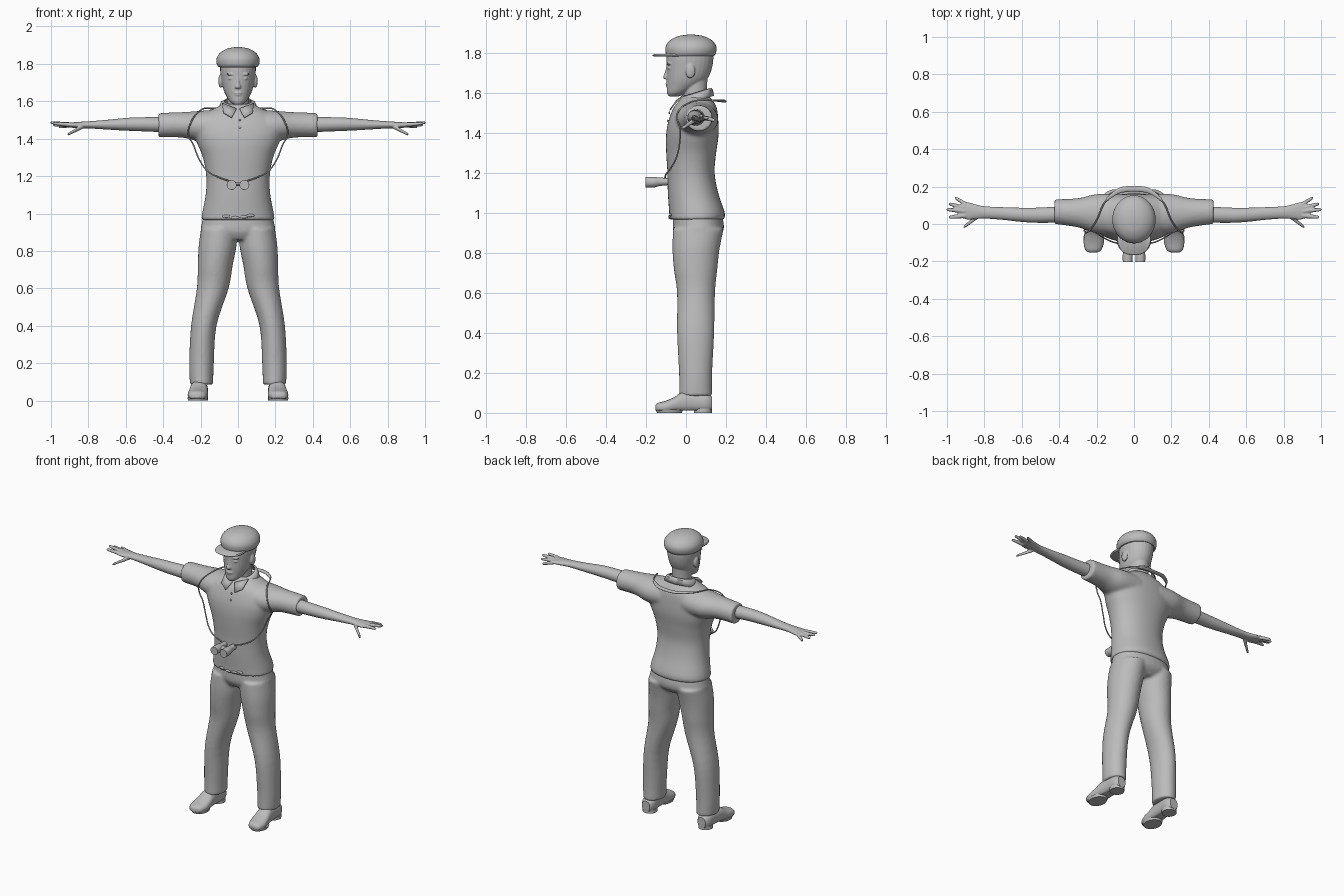
import bpy, bmesh, math
from mathutils import Matrix, Vector

grey = bpy.data.materials.new("plain_grey")
grey.diffuse_color = (0.5, 0.5, 0.5, 1)


def catmull(rings, steps=4):
    out = []
    for i in range(len(rings) - 1):
        a, b, c, d = (rings[max(0, min(len(rings) - 1, i + k))] for k in (-1, 0, 1, 2))
        for s in range(steps):
            t = s / steps
            out.append([0.5 * (2 * q + (r - p) * t + (2 * p - 5 * q + 4 * r - u) * t * t
                               + (3 * q - p - 3 * r + u) * t ** 3)
                        for p, q, r, u in zip(a, b, c, d)])
    return out + [list(rings[-1])]


def loft(bm, axis, rings, sides=(1,), n=28, p=2.0, floor=None):
    """Closed tube through rings (t, centre a, centre b, radius a, radius b)."""
    for side in sides:
        loops = []
        for t, a, b, ra, rb in catmull(rings):
            loop = []
            for k in range(n):
                w = 2 * math.pi * k / n
                c, s = math.cos(w), math.sin(w)
                u = a + ra * math.copysign(abs(c) ** (2 / p), c)
                v = b + rb * math.copysign(abs(s) ** (2 / p), s)
                co = {'x': (t, u, v), 'y': (u, t, v), 'z': (u, v, t)}[axis]
                z = co[2] if floor is None else max(floor, co[2])
                loop.append(bm.verts.new((side * co[0], co[1], z)))
            loops.append(loop)
        for l0, l1 in zip(loops, loops[1:]):
            for k in range(n):
                j = (k + 1) % n
                bm.faces.new((l0[k], l0[j], l1[j], l1[k]))
        bm.faces.new(loops[0])
        bm.faces.new(loops[-1])


def ball(bm, centre, size, sides=(1,)):
    for s in sides:
        m = Matrix.Translation((s * centre[0], centre[1], centre[2])) @ Matrix.Diagonal((*size, 1))
        bmesh.ops.create_uvsphere(bm, u_segments=16, v_segments=10, radius=1, matrix=m)


def finish(bm, name, voxel=0, smooth=0, thick=0):
    bmesh.ops.recalc_face_normals(bm, faces=bm.faces)
    me = bpy.data.meshes.new(name)
    bm.to_mesh(me)
    bm.free()
    me.materials.append(grey)
    me.polygons.foreach_set("use_smooth", [True] * len(me.polygons))
    me.set_sharp_from_angle(angle=math.radians(45))
    ob = bpy.data.objects.new(name, me)
    bpy.context.collection.objects.link(ob)
    if thick:
        ob.modifiers.new("thickness", 'SOLIDIFY').thickness = thick
    if voxel:
        r = ob.modifiers.new("blend", 'REMESH')
        r.mode, r.voxel_size, r.use_smooth_shade = 'VOXEL', voxel, True
    if smooth:
        s = ob.modifiers.new("relax", 'SMOOTH')
        s.factor, s.iterations = 0.5, smooth
    return ob


BOTH = (1, -1)

# Short-sleeved shirt: body and sleeves blended together
bm = bmesh.new()
loft(bm, 'z', [(.965, 0, .053, .197, .137), (1.0, 0, .055, .192, .139), (1.1, 0, .035, .173, .126),
               (1.2, 0, .025, .17, .118), (1.3, 0, .026, .188, .125), (1.38, 0, .031, .22, .131),
               (1.45, 0, .036, .235, .126), (1.52, 0, .045, .2, .11), (1.56, 0, .05, .13, .085),
               (1.585, 0, .05, .08, .065)], n=40, p=2.2)
loft(bm, 'x', [(.08, .05, 1.47, .11, .09), (.2, .055, 1.467, .105, .082),
               (.3, .06, 1.474, .078, .068), (.425, .066, 1.472, .066, .065)], BOTH)
finish(bm, "shirt", .009, 5)

# Trousers: pelvis and legs blended together
bm = bmesh.new()
loft(bm, 'z', [(.86, 0, .05, .12, .09), (.9, 0, .06, .195, .123), (.95, 0, .061, .193, .127),
               (1.02, 0, .055, .18, .115)], n=36, p=2.2)
loft(bm, 'z', [(.085, .195, .048, .062, .083), (.2, .195, .048, .066, .083), (.4, .183, .048, .068, .093),
               (.6, .135, .05, .085, .095), (.72, .122, .048, .093, .109), (.82, .11, .05, .101, .118),
               (.92, .1, .062, .098, .127)], BOTH)
finish(bm, "trousers", .009, 4)

# Belt buckle and hem folds
bm = bmesh.new()
for x, z in ((-.06, .985), (-.015, .978), (.03, .982), (.065, .99)):
    ball(bm, (x, -.082 + abs(x) * .1, z), (.024, .008, .008))
finish(bm, "hem_folds")

# Shoes with heels
bm = bmesh.new()
loft(bm, 'y', [(-.153, .22, .025, .018, .012), (-.14, .218, .026, .042, .024), (-.1, .215, .03, .054, .031),
               (-.06, .212, .04, .052, .038), (-.02, .21, .052, .048, .05), (.04, .207, .054, .045, .05),
               (.1, .205, .05, .044, .046), (.13, .205, .045, .028, .035)], BOTH, p=2.4, floor=.012)
finish(bm, "shoes")
bm = bmesh.new()
loft(bm, 'z', [(0, .216, -.083, .05, .062), (.016, .216, -.083, .055, .068)], BOTH)
loft(bm, 'z', [(0, .205, .085, .044, .045), (.022, .205, .085, .044, .045)], BOTH)
finish(bm, "soles")

# Arms, palms and spread fingers
bm = bmesh.new()
loft(bm, 'x', [(.36, .053, 1.475, .044, .042), (.5, .047, 1.477, .041, .038), (.6, .049, 1.477, .038, .034),
               (.7, .056, 1.475, .034, .026), (.8, .062, 1.474, .033, .019), (.85, .066, 1.473, .04, .017),
               (.89, .07, 1.473, .047, .014), (.92, .073, 1.474, .04, .01)], BOTH)
fingers = [((.9, .105, 1.472), (.958, .142, 1.462)), ((.9, .085, 1.474), (.99, .108, 1.474)),
           ((.9, .068, 1.476), (1.003, .078, 1.486)), ((.9, .045, 1.475), (.99, .036, 1.482)),
           ((.83, .045, 1.465), (.912, -.018, 1.422))]
for a, b in fingers:
    a, b = Vector(a), Vector(b)
    loft(bm, 'x', [(*a.lerp(b, t), r, r * .9) for t, r in ((0, .014), (.5, .0115), (.9, .009), (1, .005))],
         BOTH, n=12)
finish(bm, "arms_and_hands", .0045, 2)

# Head with neck, nose, lips, brows, eyes and ears
bm = bmesh.new()
loft(bm, 'z', [(1.53, 0, .05, .062, .062), (1.6, 0, .045, .058, .06), (1.68, 0, .04, .06, .068)])
loft(bm, 'z', [(1.582, 0, -.06, .022, .026), (1.6, 0, -.043, .045, .052), (1.635, 0, -.013, .066, .083),
               (1.67, 0, .005, .08, .102), (1.72, 0, .016, .09, .113), (1.78, 0, .02, .096, .117),
               (1.84, 0, .02, .09, .108)])
loft(bm, 'z', [(1.668, 0, -.092, .014, .016), (1.678, 0, -.095, .017, .02), (1.7, 0, -.091, .01, .016),
               (1.735, 0, -.085, .008, .012)], n=12)
ball(bm, (0, -.091, 1.645), (.024, .012, .006))
ball(bm, (0, -.089, 1.634), (.02, .012, .006))
ball(bm, (0, -.077, 1.6), (.022, .014, .014))
ball(bm, (.036, -.084, 1.745), (.026, .012, .007), BOTH)
ball(bm, (.036, -.08, 1.722), (.016, .012, .007), BOTH)
ball(bm, (.093, .022, 1.708), (.012, .024, .036), BOTH)
finish(bm, "head", .004, 2)

# Cap: crown and peak
bm = bmesh.new()
loft(bm, 'z', [(1.783, 0, .022, .103, .118), (1.8, 0, .024, .114, .126), (1.83, 0, .025, .114, .127),
               (1.86, 0, .025, .095, .107), (1.882, 0, .025, .056, .066), (1.89, 0, .025, .015, .018)], n=36)
finish(bm, "cap_crown")
bm = bmesh.new()
loft(bm, 'z', [(1.78, 0, -.075, .088, .085), (1.786, 0, -.075, .092, .092), (1.793, 0, -.075, .088, .085)],
     n=36, p=2.3)
finish(bm, "cap_peak")

# Shirt collar: tilted band plus two pointed flaps
bm = bmesh.new()
rows = []
for rx, ry, z in ((.108, .088, 1.558), (.092, .082, 1.592), (.074, .072, 1.602)):
    rows.append([])
    for k in range(32):
        w = 2 * math.pi * k / 32
        y = .052 + ry * math.sin(w)
        rows[-1].append(bm.verts.new((rx * math.cos(w), y, z + .3 * (y - .05))))
for r0, r1 in zip(rows, rows[1:]):
    for k in range(32):
        j = (k + 1) % 32
        bm.faces.new((r0[k], r0[j], r1[j], r1[k]))
for s in BOTH:
    bm.faces.new([bm.verts.new((s * x, y, z)) for x, y, z in
                  ((.008, -.05, 1.562), (.085, -.012, 1.592), (.078, -.066, 1.54), (.034, -.083, 1.514))])
finish(bm, "collar", thick=.006)

# Shirt buttons
bm = bmesh.new()
for y, z in ((-.083, 1.5), (-.091, 1.46)):
    ball(bm, (.01, y, z), (.006, .004, .006))
finish(bm, "buttons")

# Binoculars: twin barrels with a bridge
bm = bmesh.new()
loft(bm, 'y', [(-.203, .034, 1.153, .026, .026), (-.16, .034, 1.153, .026, .026),
               (-.13, .033, 1.155, .021, .021), (-.09, .033, 1.156, .018, .018)], BOTH, n=20)
loft(bm, 'x', [(-.03, -.145, 1.158, .022, .01), (.03, -.145, 1.158, .022, .01)], n=12)
finish(bm, "binoculars")

# Carrying strap around the chest, shoulders and back of the neck
half = [(.05, -.105, 1.175), (.1, -.1, 1.192), (.16, -.075, 1.225), (.205, -.045, 1.285), (.24, -.03, 1.37),
        (.265, -.03, 1.42), (.25, -.045, 1.49), (.2, .02, 1.552), (.16, .11, 1.562), (.1, .175, 1.56)]
path = half + [(0, .195, 1.555)] + [(-x, y, z) for x, y, z in reversed(half)]
cu = bpy.data.curves.new("strap", 'CURVE')
cu.dimensions, cu.bevel_depth, cu.bevel_resolution = '3D', .004, 2
sp = cu.splines.new('BEZIER')
sp.bezier_points.add(len(path) - 1)
for pt, co in zip(sp.bezier_points, path):
    pt.co = co
    pt.handle_left_type = pt.handle_right_type = 'AUTO'
cu.materials.append(grey)
bpy.context.collection.objects.link(bpy.data.objects.new("strap", cu))

# Wider neck pad on the strap
bm = bmesh.new()
loft(bm, 'x', [(-.15, .128, 1.562, .01, .005), (-.08, .178, 1.56, .015, .007), (0, .188, 1.557, .015, .007),
               (.08, .178, 1.56, .015, .007), (.15, .128, 1.562, .01, .005)], n=12)
finish(bm, "strap_pad")
